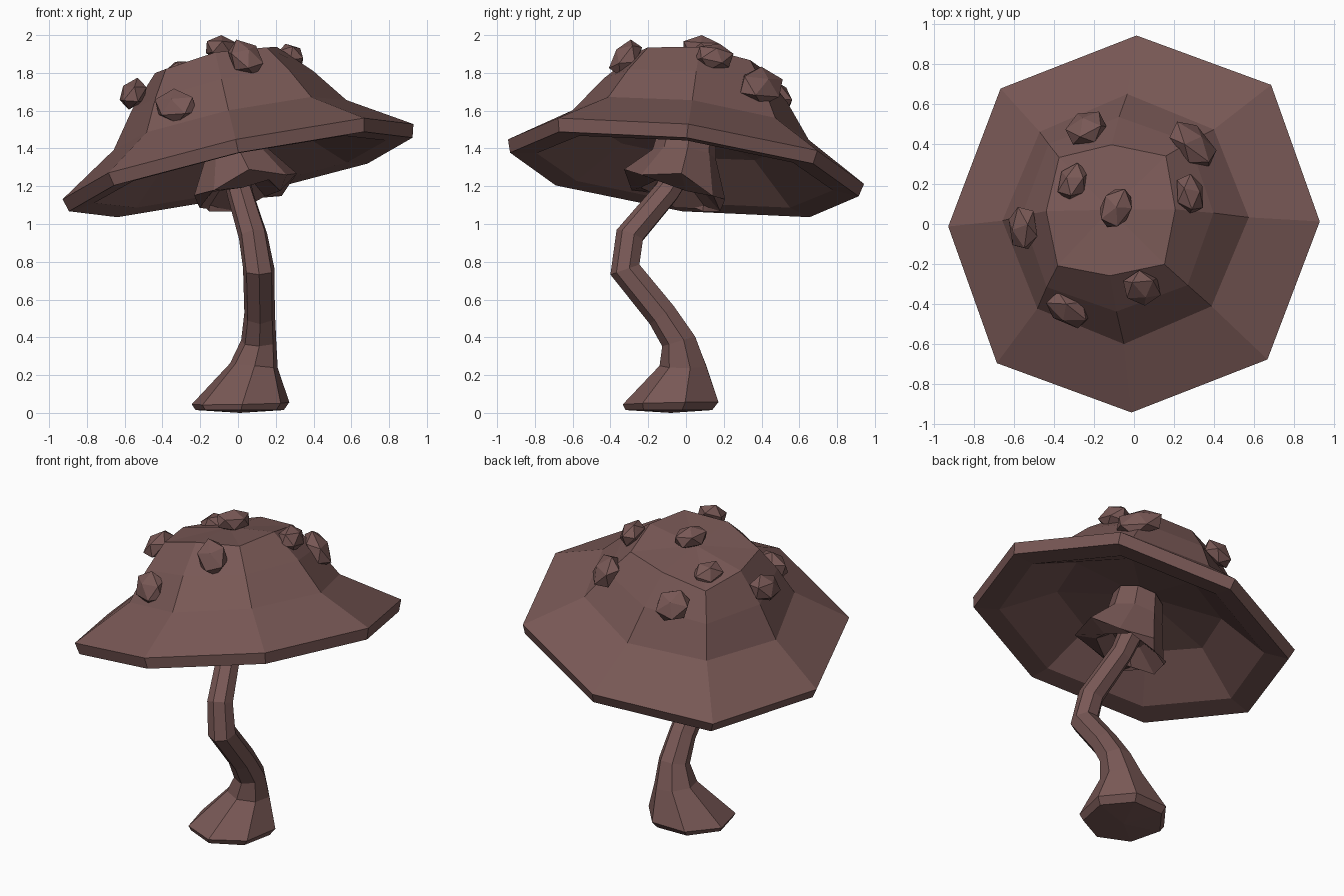
import bpy, bmesh, math
from mathutils import Vector, Matrix

if "Cube" in bpy.data.objects:
    bpy.data.objects.remove(bpy.data.objects["Cube"], do_unlink=True)

mat = bpy.data.materials.new("mauve brown")
mat.use_nodes = True
COLOR = (0.19, 0.098, 0.092, 1)
mat.diffuse_color = COLOR
mat.node_tree.nodes["Principled BSDF"].inputs["Base Color"].default_value = COLOR
UP = Vector((0, 0, 1))


def finish(name, bm):
    bmesh.ops.recalc_face_normals(bm, faces=bm.faces)
    mesh = bpy.data.meshes.new(name)
    bm.to_mesh(mesh)
    bm.free()
    mesh.materials.append(mat)
    obj = bpy.data.objects.new(name, mesh)
    bpy.context.collection.objects.link(obj)
    return obj


def add_ring(bm, center, normal, radius, sides, phase, flare, jag):
    """Ring of points; every other one is pushed out by flare and down by jag."""
    turn = UP.rotation_difference(Vector(normal))
    verts = []
    for i in range(sides):
        a = math.tau * i / sides + phase
        odd = i % 2
        r = radius * (flare if odd else 1)
        p = Vector((r * math.cos(a), r * math.sin(a), -jag * odd))
        verts.append(bm.verts.new(Vector(center) + turn @ p))
    return verts


def loft(name, rings, sides, phase=0, start=None, end=None):
    """Skin a list of (center, normal, radius, flare, jag) rings, closed by end points."""
    bm = bmesh.new()
    loops = [add_ring(bm, c, n, r, sides, phase, f, j) for c, n, r, f, j in rings]
    for a, b in zip(loops, loops[1:]):
        for i in range(sides):
            k = (i + 1) % sides
            bm.faces.new((a[i], a[k], b[k], b[i]))
    for loop, tip in ((loops[0], start), (loops[-1], end)):
        point = bm.verts.new(tip)
        for i in range(sides):
            bm.faces.new((loop[i], loop[(i + 1) % sides], point))
    return finish(name, bm)


# Cap: tilted octagonal bell, squarish at the crown, with a hollow underside
axis = Vector((-0.216, 0.128, 1)).normalized()
origin = Vector((0, 0, 1.33))
profile = [(0.33, 0.555, 1.17, 0.025), (0.49, 0.39, 1.04, 0.01), (0.63, 0.2, 1, 0),
           (0.95, 0, 1.03, 0), (0.93, -0.07, 1.03, 0),
           (0.79, -0.055, 1.02, 0), (0.5, 0.13, 1, 0)]
loft("cap", [(origin + axis * h, axis, r, f, j) for r, h, f, j in profile], 8,
     start=origin + axis * 0.57, end=origin + axis * 0.2)

# Collar: ragged flared skirt under the cap
lean = (-0.25, 0.28, 1)
loft("collar", [((-0.02, 0.01, 1.5), axis, 0.15, 1, 0),
                ((-0.01, -0.01, 1.37), axis, 0.17, 1, 0),
                ((0.04, -0.06, 1.21), lean, 0.28, 1, 0.05),
                ((0.01, -0.03, 1.13), lean, 0.22, 1, -0.03),
                ((0, -0.05, 1.25), lean, 0.1, 1, 0)], 8, phase=0.1,
     start=(-0.02, 0.01, 1.5), end=(0, -0.04, 1.27))

# Stem: bent stalk swelling into a wide foot
stem = [((0.01, -0.08, 0.015), (0, 0, 1), 0.24),
        ((0.015, -0.07, 0.05), (-0.02, -0.02, 1), 0.265),
        ((0.085, -0.01, 0.25), (0.1, 0, 1), 0.13),
        ((0.11, -0.035, 0.38), (0, -0.3, 1), 0.095),
        ((0.115, -0.125, 0.52), (0, -0.75, 1), 0.083),
        ((0.11, -0.32, 0.76), (0, -0.35, 1), 0.085),
        ((0.08, -0.295, 0.94), (-0.2, 0.4, 1), 0.078),
        ((0.01, -0.1, 1.17), (-0.3, 0.8, 1), 0.07),
        ((-0.02, 0.01, 1.36), (-0.2, 0.4, 1), 0.08)]
loft("stem", [(c, n, r, 1, 0) for c, n, r in stem], 7, phase=0.25,
     start=(0.01, -0.08, 0), end=(-0.03, 0.02, 1.42))

# Warts: faceted nuggets over the cap (x, y, z, heading, half length, half width)
warts = [(-0.09, 0.08, 1.932, 65, 0.115, 0.085), (0.28, 0.15, 1.885, 100, 0.11, 0.08),
         (0.04, -0.32, 1.88, 130, 0.12, 0.095), (-0.33, -0.43, 1.625, 145, 0.13, 0.1),
         (-0.555, -0.02, 1.69, 85, 0.125, 0.09), (-0.305, 0.21, 1.8, 70, 0.105, 0.08),
         (-0.24, 0.48, 1.68, 50, 0.115, 0.105), (0.295, 0.4, 1.73, 140, 0.155, 0.115)]
for i, (x, y, z, heading, length, width) in enumerate(warts):
    bm = bmesh.new()
    bmesh.ops.create_icosphere(bm, subdivisions=1, radius=1)
    out = Vector((x + 0.1, y - 0.06, 0.35))
    tilt = UP.rotation_difference(out).to_matrix().to_4x4()
    spin = Matrix.Rotation(math.radians(heading), 4, "Z")
    size = Matrix.Diagonal((length, width, 0.068, 1))
    bmesh.ops.transform(bm, verts=bm.verts,
                        matrix=Matrix.Translation((x, y, z)) @ tilt @ spin @ size)
    finish(f"wart_{i + 1}", bm)
